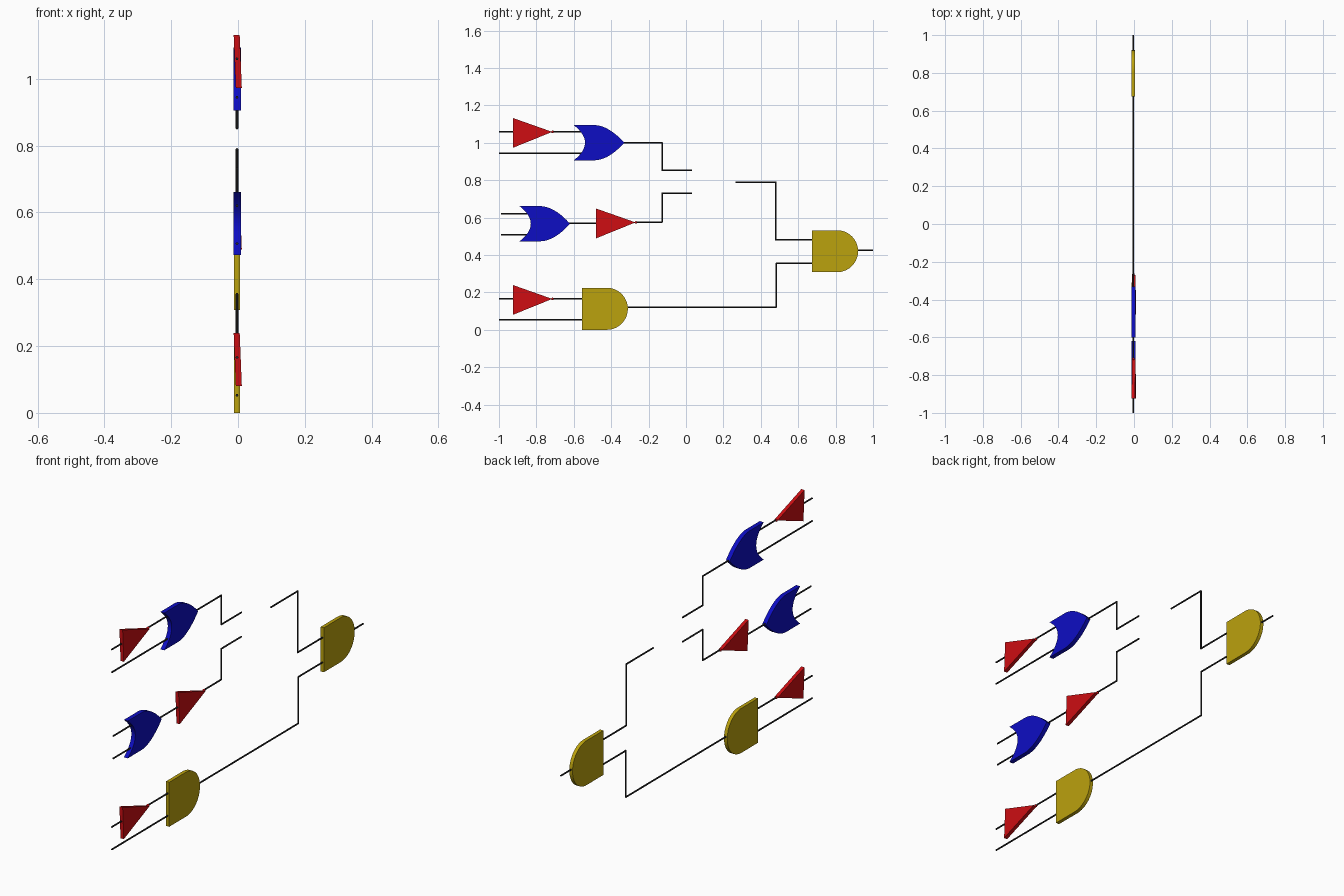
import bpy, bmesh, math
from mathutils import Vector

if "Cube" in bpy.data.objects:
    bpy.data.objects.remove(bpy.data.objects["Cube"])


def mat(name, c):
    m = bpy.data.materials.new(name)
    m.diffuse_color = (*c, 1)
    m.use_nodes = True
    m.node_tree.nodes["Principled BSDF"].inputs["Base Color"].default_value = m.diffuse_color
    return m


RED = mat("red", (0.6, 0.004, 0.006))
BLUE = mat("blue", (0.004, 0.004, 0.55))
GOLD = mat("gold", (0.5, 0.36, 0.004))
DARK = mat("dark", (0.02, 0.02, 0.02))
WIRE_X, WIRE_R = -0.003, 0.004


def finish(name, bm, material):
    bmesh.ops.recalc_face_normals(bm, faces=bm.faces)
    me = bpy.data.meshes.new(name)
    bm.to_mesh(me)
    bm.free()
    me.materials.append(material)
    ob = bpy.data.objects.new(name, me)
    bpy.context.collection.objects.link(ob)
    bpy.context.view_layer.objects.active = ob
    ob.select_set(True)
    bpy.ops.object.shade_smooth_by_angle(angle=math.radians(30))
    ob.select_set(False)


def prism(bm, outline, y, z, x0, x1, lean=0.0):
    """Extrude a (y, z) outline along x, optionally leaning in z."""
    vs = [bm.verts.new((x0 + lean * b, y + a, z + b)) for a, b in outline]
    face = bm.faces.new(vs)
    out = bmesh.ops.extrude_face_region(bm, geom=[face])
    moved = [v for v in out["geom"] if isinstance(v, bmesh.types.BMVert)]
    bmesh.ops.translate(bm, verts=moved, vec=(x1 - x0, 0, 0))


# D-shaped gate
def and_gate(name, y, z):
    r, flat, n = 0.112, 0.133, 32
    arc = [(flat + r * math.cos(a), r * math.sin(a))
           for a in (math.pi * (i / n - 0.5) for i in range(n + 1))]
    bm = bmesh.new()
    prism(bm, [(0, -r)] + arc + [(0, r)], y, z, -0.012, 0.006)
    finish(name, bm, GOLD)


# Pointed gate with a hollow back
def or_gate(name, y, z):
    h, n = 0.094, 16
    ts = [i / n for i in range(n + 1)]
    lower = [(0.11 + 0.16 * t, -h * (1 - t ** 1.9)) for t in ts]
    upper = [(a, -b) for a, b in reversed(lower[:-1])]
    back = [(0.06 * (1 - s * s), h * s) for s in (1 - 2 * t for t in ts)]
    bm = bmesh.new()
    prism(bm, lower + upper + back, y, z, -0.013, 0.009)
    finish(name, bm, BLUE)


# Triangle with a small bubble at its tip
def inverter(name, y, z):
    bm = bmesh.new()
    prism(bm, [(0, -0.085), (0.21, 0), (0, 0.074)], y, z, -0.010, 0.008, -0.04)
    finish(name, bm, RED)
    bm = bmesh.new()
    bmesh.ops.create_uvsphere(bm, u_segments=16, v_segments=8, radius=0.007)
    bmesh.ops.translate(bm, verts=bm.verts, vec=(WIRE_X, y + 0.212, z))
    finish(name + "_bubble", bm, RED)


# Round wire through (y, z) points
def wire(name, *pts):
    bm = bmesh.new()
    for p, q in zip(pts, pts[1:]):
        a, b = Vector((WIRE_X, *p)), Vector((WIRE_X, *q))
        d = b - a
        new = bmesh.ops.create_cone(bm, cap_ends=True, segments=12, radius1=WIRE_R,
                                    radius2=WIRE_R, depth=d.length)["verts"]
        bmesh.ops.rotate(bm, verts=new, matrix=d.to_track_quat('Z', 'Y').to_matrix())
        bmesh.ops.translate(bm, verts=new, vec=(a + b) / 2)
    for p in pts[1:-1]:
        new = bmesh.ops.create_uvsphere(bm, u_segments=12, v_segments=8, radius=WIRE_R)["verts"]
        bmesh.ops.translate(bm, verts=new, vec=(WIRE_X, *p))
    finish(name, bm, DARK)


# Top branch
inverter("top_inverter", -0.925, 1.058)
or_gate("top_or_gate", -0.60, 1.0)
wire("top_input_a", (-1, 1.06), (-0.91, 1.06))
wire("top_link", (-0.715, 1.06), (-0.55, 1.06))
wire("top_input_b", (-1, 0.945), (-0.55, 0.945))
wire("top_output", (-0.34, 1.0), (-0.128, 1.0), (-0.128, 0.853), (0.032, 0.853))

# Middle branch
or_gate("middle_or_gate", -0.89, 0.567)
inverter("middle_inverter", -0.48, 0.574)
wire("middle_input_a", (-0.99, 0.62), (-0.84, 0.62))
wire("middle_input_b", (-0.99, 0.507), (-0.84, 0.507))
wire("middle_link", (-0.63, 0.57), (-0.47, 0.57))
wire("middle_output", (-0.27, 0.576), (-0.128, 0.576), (-0.128, 0.731), (0.032, 0.731))

# Bottom branch
inverter("bottom_inverter", -0.925, 0.165)
and_gate("bottom_and_gate", -0.556, 0.112)
wire("bottom_input_a", (-1, 0.166), (-0.91, 0.166))
wire("bottom_link", (-0.715, 0.166), (-0.55, 0.166))
wire("bottom_input_b", (-1, 0.053), (-0.55, 0.053))
wire("bottom_output", (-0.32, 0.121), (0.483, 0.121), (0.483, 0.355), (0.68, 0.355))

# Final gate
wire("upper_feed", (0.265, 0.789), (0.48, 0.789), (0.48, 0.48), (0.68, 0.48))
and_gate("final_and_gate", 0.675, 0.42)
wire("final_output", (0.91, 0.426), (1, 0.426))
